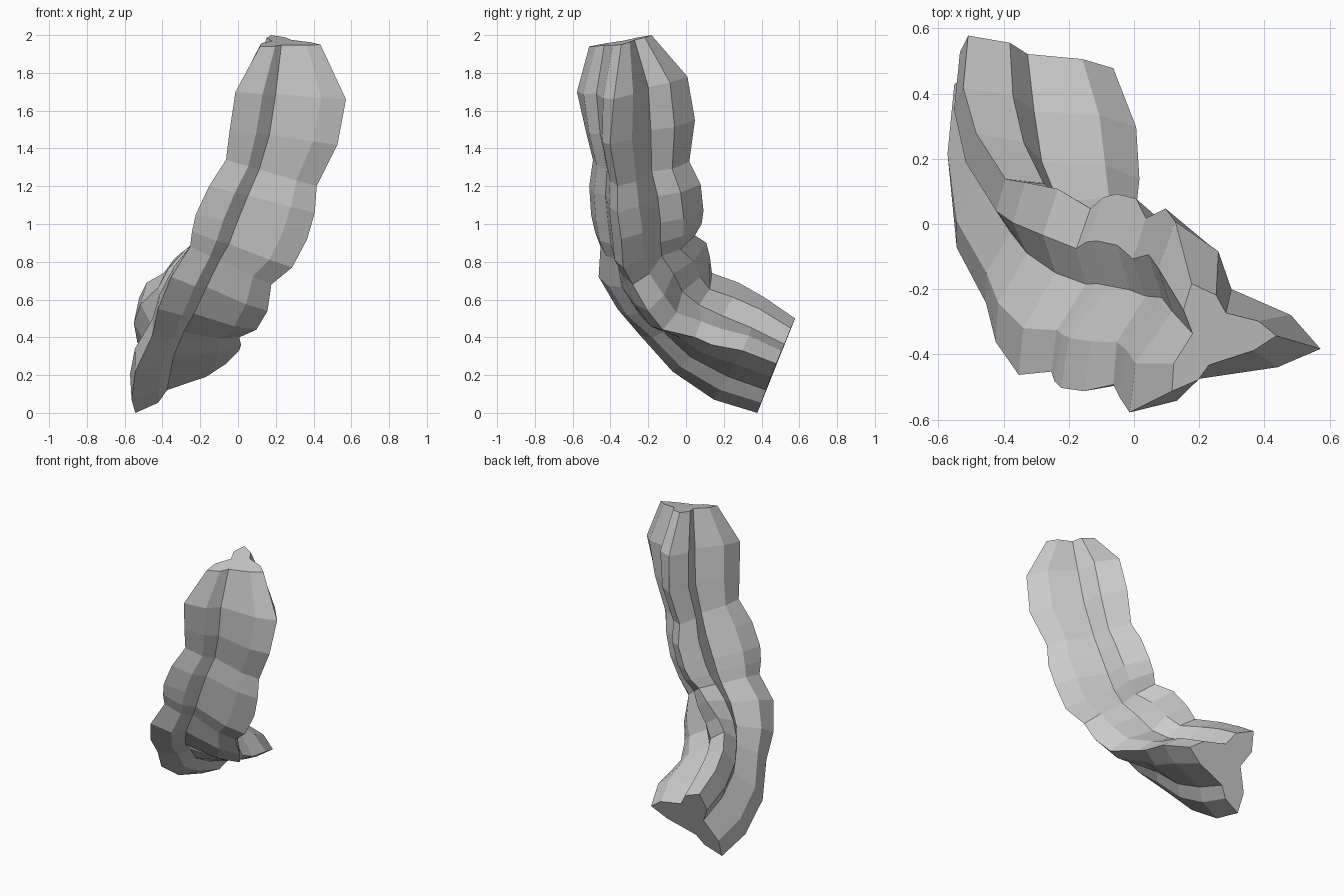
import bpy, bmesh
from mathutils import Vector

cube = bpy.data.objects.get("Cube")
if cube:
    bpy.data.objects.remove(cube, do_unlink=True)

grey = bpy.data.materials.new("plain_grey")
grey.use_nodes = True
colour = (0.6, 0.6, 0.6, 1)
grey.diffuse_color = colour
grey.node_tree.nodes["Principled BSDF"].inputs["Base Color"].default_value = colour

# Three ridge lines that guide the lobed tube from its top to its base
back_ridge = [(.17, -.18, 2), (.12, .01, 1.78), (.09, .05, 1.55), (.03, .02, 1.33),
              (0, .08, 1.21), (-.06, .095, 1.07), (-.1, .085, 1), (-.14, .05, .94),
              (-.24, .11, .9), (-.34, .13, .82), (-.4, .14, .74), (-.49, .28, .69),
              (-.53, .42, .61), (-.515, .58, .5)]
right_ridge = [(.43, -.34, 1.95), (.565, -.38, 1.66), (.52, -.4, 1.42), (.41, -.36, 1.2),
               (.4, -.36, 1.06), (.36, -.34, .92), (.28, -.33, .77), (.17, -.28, .68),
               (.15, -.2, .54), (.09, -.12, .44), (0, .05, .4), (.01, .14, .36),
               (0, .3, .33), (-.07, .48, .26)]
front_ridge = [(.11, -.51, 1.94), (-.02, -.575, 1.7), (-.05, -.53, 1.5), (-.07, -.49, 1.34),
               (-.16, -.51, 1.2), (-.23, -.5, 1.05), (-.25, -.48, .96), (-.26, -.45, .88),
               (-.36, -.46, .72), (-.43, -.36, .55), (-.46, -.24, .41), (-.55, -.07, .22),
               (-.57, .15, .07), (-.55, .38, 0)]

# Shoulder, valley, shoulder along each side: place on the side, push outward
back_side = [(.27, .03), (.45, -.07), (.77, .03)]
front_side = [(.23, .02), (.62, -.05), (.76, .02)]
left_side = [(.25, .03), (.55, -.09), (.75, .03)]


def side_points(a, b, centre, steps):
    edge = b - a
    out = (a + b) / 2 - centre
    out = (out - out.project(edge)).normalized()
    return [a] + [a + edge * t + out * push * edge.length for t, push in steps]


def section(a, b, c):
    a, b, c = Vector(a), Vector(b), Vector(c)
    centre = (a + b + c) / 3
    return (side_points(a, b, centre, back_side)
            + side_points(b, c, centre, front_side)
            + side_points(c, a, centre, left_side))


# Skin the sections and close both ends
bm = bmesh.new()
rings = [[bm.verts.new(p) for p in section(*corners)]
         for corners in zip(back_ridge, right_ridge, front_ridge)]
for upper, lower in zip(rings, rings[1:]):
    for i in range(len(upper)):
        j = (i + 1) % len(upper)
        bm.faces.new((upper[i], upper[j], lower[j], lower[i]))
bm.faces.new(rings[0])
bm.faces.new(rings[-1])
bmesh.ops.recalc_face_normals(bm, faces=bm.faces)

mesh = bpy.data.meshes.new("lobed_tube")
bm.to_mesh(mesh)
bm.free()
mesh.materials.append(grey)

# Centre the tube and stand it on the ground
lo = [min(v.co[k] for v in mesh.vertices) for k in range(3)]
hi = [max(v.co[k] for v in mesh.vertices) for k in range(3)]
shift = Vector(((lo[0] + hi[0]) / 2, (lo[1] + hi[1]) / 2, lo[2]))
for v in mesh.vertices:
    v.co -= shift
tube = bpy.data.objects.new("lobed_tube", mesh)
bpy.context.collection.objects.link(tube)
